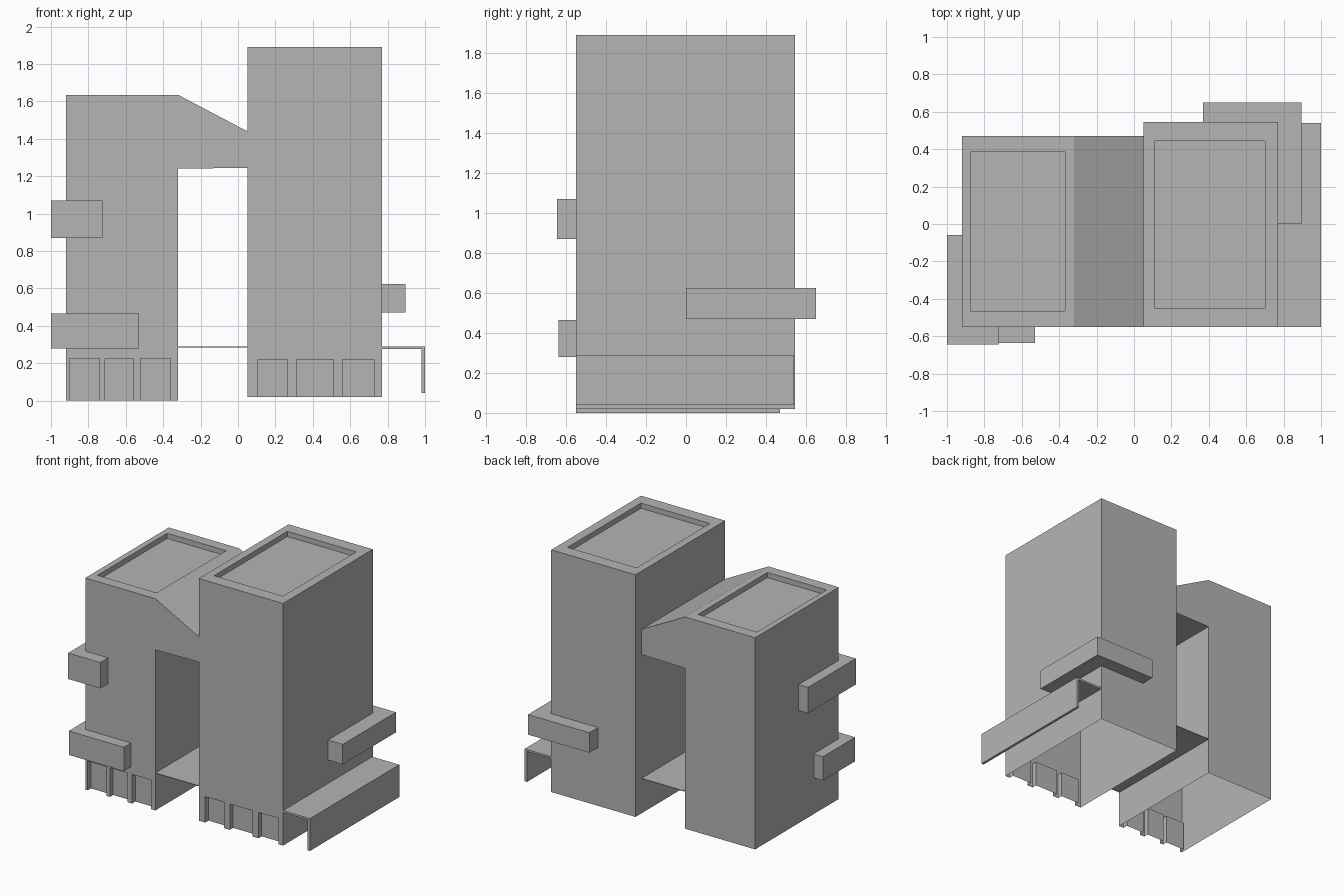
import bpy
import bmesh

old = bpy.data.objects.get("Cube")
if old:
    bpy.data.objects.remove(old, do_unlink=True)

# One concrete grey for everything
GREY = (0.46, 0.46, 0.46, 1.0)
concrete = bpy.data.materials.new("concrete grey")
concrete.use_nodes = True
concrete.diffuse_color = GREY
concrete.node_tree.nodes["Principled BSDF"].inputs["Base Color"].default_value = GREY

FRONT = -0.55


def finish(name, bm, recalc=True):
    bmesh.ops.remove_doubles(bm, verts=bm.verts, dist=0.0001)
    if recalc:
        bmesh.ops.recalc_face_normals(bm, faces=bm.faces)
    mesh = bpy.data.meshes.new(name)
    bm.to_mesh(mesh)
    bm.free()
    mesh.materials.append(concrete)
    obj = bpy.data.objects.new(name, mesh)
    bpy.context.collection.objects.link(obj)
    return obj


def face(bm, *points):
    return bm.faces.new([bm.verts.new(p) for p in points])


def rect(x0, x1, y0, y1):
    return [(x0, y0), (x1, y0), (x1, y1), (x0, y1)]


def band(bm, low, z0, high, z1):
    """Ring of quads joining two closed outlines."""
    for i in range(len(low)):
        j = (i + 1) % len(low)
        face(bm, (*low[i], z0), (*low[j], z0), (*high[j], z1), (*high[i], z1))


def prism(name, outline, z0, z1):
    bm = bmesh.new()
    band(bm, outline, z0, outline, z1)
    face(bm, *[(x, y, z0) for x, y in reversed(outline)])
    face(bm, *[(x, y, z1) for x, y in outline])
    return finish(name, bm)


def tower(name, x0, x1, back, base, top, doors, door_top, roof):
    """Open-bottomed shell with recessed doors and a sunken roof."""
    bm = bmesh.new()
    inner = FRONT + 0.04
    # Ground storey follows a stepped outline around the doors
    steps = [(x0, FRONT)]
    for a, b in doors:
        steps += [(a, FRONT), (a, inner), (b, inner), (b, FRONT)]
        face(bm, (a, FRONT, door_top), (a, inner, door_top),
             (b, inner, door_top), (b, FRONT, door_top))
    steps += [(x1, FRONT), (x1, back), (x0, back)]
    band(bm, steps, base, steps, door_top)
    # Upper storeys, parapet and roof well
    outer = rect(x0, x1, FRONT, back)
    well = rect(*roof)
    floor = top - 0.04
    band(bm, outer, door_top, outer, top)
    band(bm, outer, top, well, top)
    band(bm, well, top, well, floor)
    face(bm, *[(x, y, floor) for x, y in well])
    return finish(name, bm, recalc=False)


# Towers
tower("short_tower", -0.92, -0.32, 0.47, 0.0, 1.635,
      [(-0.9, -0.74), (-0.71, -0.56), (-0.52, -0.36)], 0.225,
      (-0.875, -0.37, -0.465, 0.385))
tower("tall_tower", 0.05, 0.77, 0.545, 0.02, 1.89,
      [(0.105, 0.265), (0.315, 0.51), (0.56, 0.73)], 0.22,
      (0.11, 0.7, -0.45, 0.445))

# Sloping bridge between the towers
bm = bmesh.new()
side = [(-0.32, 1.24), (0.05, 1.245), (0.05, 1.44), (-0.32, 1.635)]
f = face(bm, *[(x, FRONT, z) for x, z in side])
out = bmesh.ops.extrude_face_region(bm, geom=[f])
moved = [v for v in out["geom"] if isinstance(v, bmesh.types.BMVert)]
bmesh.ops.translate(bm, verts=moved, vec=(0, 0.47 - FRONT, 0))
if f.is_valid is False or len(bm.faces) < 6:
    face(bm, *[(x, FRONT, z) for x, z in side])
finish("bridge", bm)

# Thin walkway slab low between the towers
prism("walkway_slab", rect(-0.32, 0.05, FRONT, 0.47), 0.285, 0.29)

# Side canopy with a hanging screen
prism("canopy_roof", rect(0.77, 1.0, FRONT, 0.54), 0.275, 0.29)
prism("canopy_screen", rect(0.98, 1.0, FRONT, 0.54), 0.04, 0.275)


# Balconies wrapping the outer corners
def corner_balcony(name, corner, wall, end, z0, z1):
    cx, cy = corner
    wx, wy = wall
    ex, ey = end
    prism(name, [(cx, cy), (ex, cy), (ex, wy), (wx, wy), (wx, ey), (cx, ey)], z0, z1)


corner_balcony("upper_balcony", (-1.0, -0.645), (-0.92, FRONT), (-0.725, -0.06), 0.87, 1.07)
corner_balcony("lower_balcony", (-1.0, -0.637), (-0.92, FRONT), (-0.53, -0.245), 0.28, 0.465)
corner_balcony("rear_balcony", (0.895, 0.65), (0.77, 0.545), (0.37, 0.0), 0.47, 0.625)
